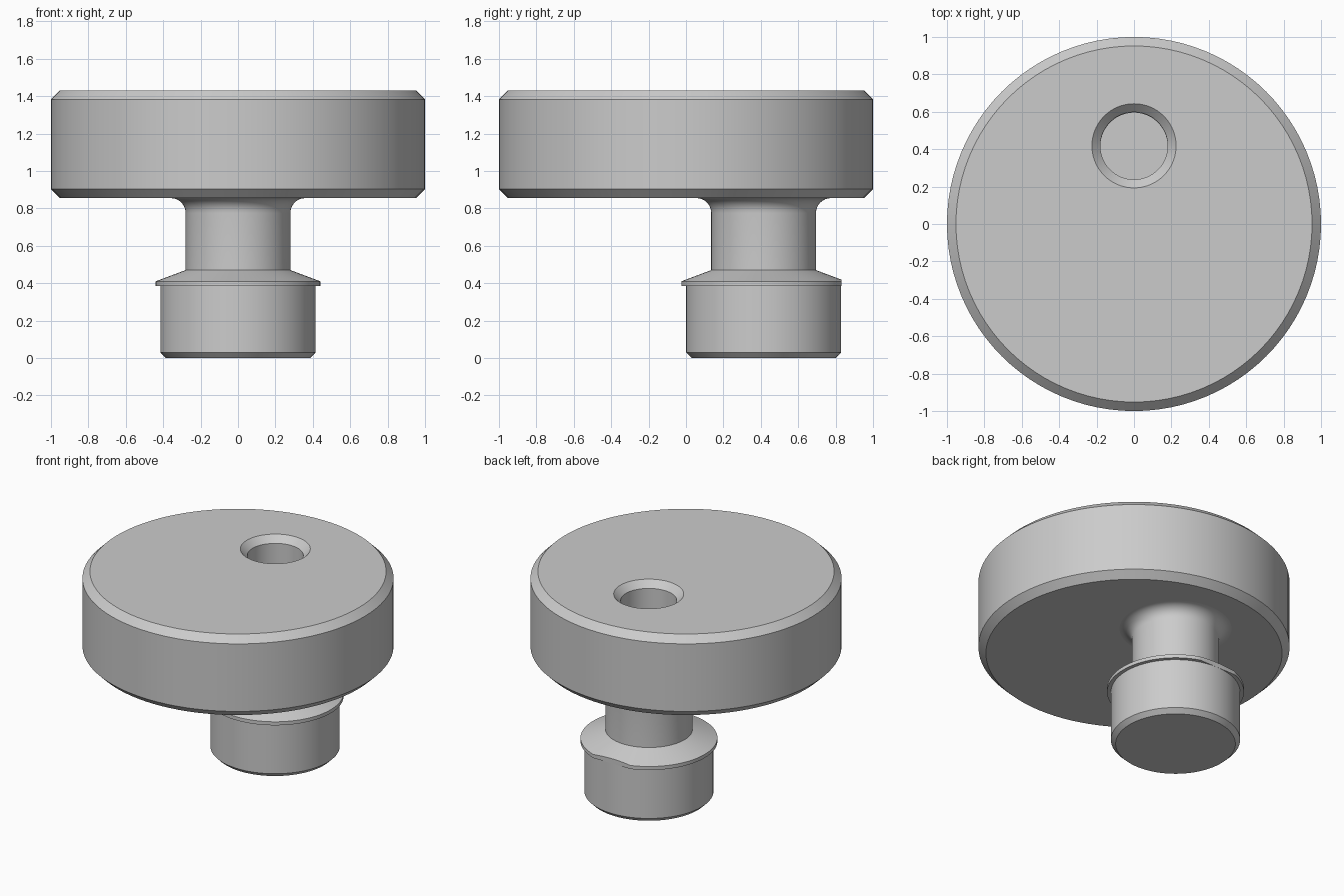
import bpy, bmesh, math
from mathutils import Vector

cube = bpy.data.objects.get("Cube")
if cube:
    bpy.data.objects.remove(cube, do_unlink=True)

SEGMENTS = 96
PIN_Y = 0.415          # offset of the pin and bore from the disc axis
PIN_R = 0.415
DISC_BOTTOM, DISC_TOP = 0.855, 1.43
BORE_R, BORE_FLOOR = 0.18, 0.6

grey = bpy.data.materials.new("plain grey")
grey.use_nodes = True
grey.diffuse_color = (0.6, 0.6, 0.6, 1)
grey.node_tree.nodes["Principled BSDF"].inputs["Base Color"].default_value = grey.diffuse_color


def lathe(name, profile, y=0.0, cut_y=None):
    """Spin an (r, z) profile about z, close its flat ends, optionally trim the back."""
    bm = bmesh.new()
    verts = [bm.verts.new((r, 0, z)) for r, z in profile]
    edges = [bm.edges.new(pair) for pair in zip(verts, verts[1:])]
    bmesh.ops.spin(bm, geom=verts + edges, cent=(0, 0, 0), axis=(0, 0, 1),
                   angle=math.tau, steps=SEGMENTS, use_duplicate=False)
    bmesh.ops.remove_doubles(bm, verts=bm.verts, dist=1e-5)
    bmesh.ops.holes_fill(bm, edges=bm.edges, sides=0)
    if cut_y is not None:
        bmesh.ops.bisect_plane(bm, geom=bm.verts[:] + bm.edges[:] + bm.faces[:],
                               plane_co=(0, cut_y, 0), plane_no=(0, 1, 0), clear_outer=True)
        bmesh.ops.holes_fill(bm, edges=bm.edges, sides=0)
    bmesh.ops.recalc_face_normals(bm, faces=bm.faces)
    mesh = bpy.data.meshes.new(name)
    bm.to_mesh(mesh)
    bm.free()
    mesh.materials.append(grey)
    obj = bpy.data.objects.new(name, mesh)
    obj.location = Vector((0, y, 0))
    bpy.context.collection.objects.link(obj)
    return obj


def activate(obj):
    bpy.ops.object.select_all(action='DESELECT')
    obj.select_set(True)
    bpy.context.view_layer.objects.active = obj


# Chamfered disc
c = 0.048
disc = lathe("disc", [(1 - c, DISC_BOTTOM), (1, DISC_BOTTOM + c),
                      (1, DISC_TOP - c), (1 - c, DISC_TOP)])

# Countersunk bore through the disc
cutter = lathe("bore_cutter", [(BORE_R, DISC_BOTTOM - 0.1), (BORE_R, DISC_TOP - 0.045),
                               (BORE_R + 0.145, DISC_TOP + 0.1)], PIN_Y + 0.003)
cutter.hide_render = True
cut = disc.modifiers.new("bore", 'BOOLEAN')
cut.operation, cut.solver, cut.object = 'DIFFERENCE', 'EXACT', cutter
activate(disc)
bpy.ops.object.modifier_apply(modifier=cut.name)
bpy.data.objects.remove(cutter, do_unlink=True)

# Eccentric pin: chamfered foot, conical collar, neck, fillet and blind bore
neck_r, fillet = 0.28, 0.08
curve = [(neck_r + fillet * (1 - math.cos(a)), DISC_BOTTOM - fillet * (1 - math.sin(a)))
         for a in (i * math.pi / 16 for i in range(9))]
pin = lathe("pin", [(PIN_R - 0.03, 0), (PIN_R, 0.03), (PIN_R, 0.385), (0.44, 0.385),
                    (0.44, 0.41), (neck_r, 0.47)] + curve +
            [(BORE_R, DISC_BOTTOM), (BORE_R, BORE_FLOOR)],
            PIN_Y, cut_y=PIN_R + 0.0005)

for part in (disc, pin):
    activate(part)
    bpy.ops.object.shade_smooth_by_angle(angle=math.radians(30))
